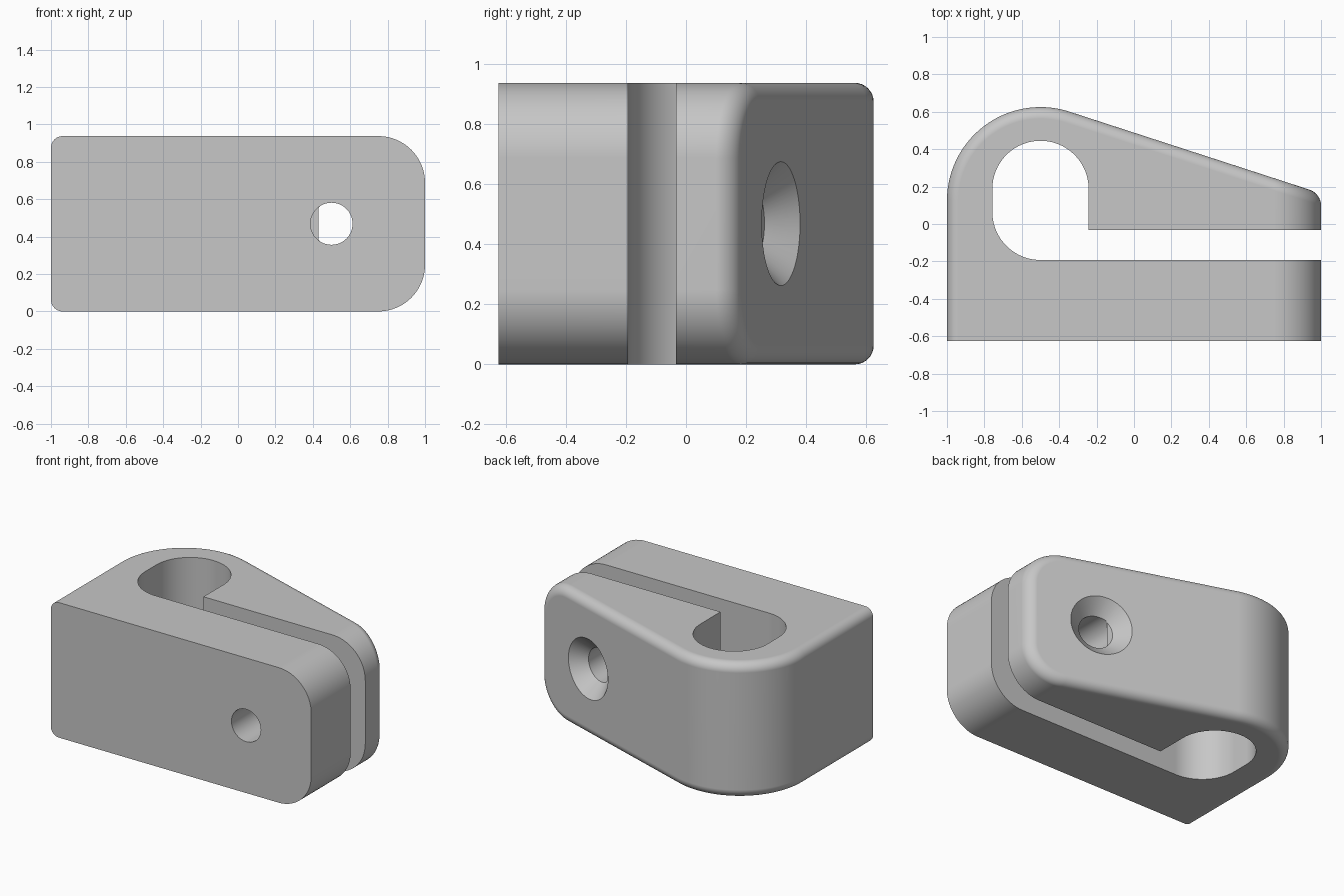
import bpy, bmesh
from math import sin, cos, tan, radians
from mathutils import Vector

if "Cube" in bpy.data.objects:
    bpy.data.objects.remove(bpy.data.objects["Cube"])

HEIGHT, HALF_DEPTH = 0.9375, 0.625
SLOPE = radians(18)          # lean of the back face
FILLET, HOLE = 0.0625, 0.1125
MID = HEIGHT / 2


def arc(cx, cy, r, start, end, n=24):
    angles = [radians(start + (end - start) * i / n) for i in range(n + 1)]
    return [(cx + r * cos(a), cy + r * sin(a)) for a in angles]


def prism(name, outline, to_3d, low, high):
    """Extrude a closed 2D outline between two heights."""
    bm = bmesh.new()
    face = bm.faces.new([bm.verts.new(to_3d(u, v, low)) for u, v in outline])
    moved = bmesh.ops.extrude_face_region(bm, geom=[face])["geom"]
    shift = Vector(to_3d(0, 0, high)) - Vector(to_3d(0, 0, low))
    bmesh.ops.translate(bm, vec=shift, verts=[g for g in moved if isinstance(g, bmesh.types.BMVert)])
    bmesh.ops.recalc_face_normals(bm, faces=bm.faces)
    return add_object(name, bm)


def add_object(name, bm):
    mesh = bpy.data.meshes.new(name)
    bm.to_mesh(mesh)
    bm.free()
    obj = bpy.data.objects.new(name, mesh)
    bpy.context.collection.objects.link(obj)
    return obj


def cone(name, r1, r2, centre, axis, length):
    bm = bmesh.new()
    bmesh.ops.create_cone(bm, cap_ends=True, segments=64, radius1=r1, radius2=r2, depth=length)
    turn = Vector((0, 0, 1)).rotation_difference(axis).to_matrix()
    bmesh.ops.rotate(bm, matrix=turn, verts=bm.verts)
    bmesh.ops.translate(bm, vec=centre, verts=bm.verts)
    return add_object(name, bm)


def combine(target, cutter, operation):
    mod = target.modifiers.new("cut", 'BOOLEAN')
    mod.operation, mod.solver, mod.object = operation, 'EXACT', cutter
    bpy.context.view_layer.objects.active = target
    bpy.ops.object.modifier_apply(modifier=mod.name)
    bpy.data.objects.remove(cutter)


def plan(u, v, w):
    return (u, v, w)


def elevation(u, v, w):
    return (u, w, v)


# Clamp body: plan outline with a round nose and sloping back
nose = arc(-0.5, 0.125, 0.5, 180, 72, 40)
tx, ty = nose[-1]
reach = 1.3
outline = [(-1, -HALF_DEPTH)] + nose
outline += [(reach, ty - (reach - tx) * tan(SLOPE)), (reach, -HALF_DEPTH)]
body = prism("clamp_body", outline, plan, -0.3, HEIGHT + 0.3)

# Side outline with two large rounded corners at the open end
side = [(-1.5, 0)] + arc(0.75, 0.25, 0.25, -90, 0, 16)
side += arc(0.75, HEIGHT - 0.25, 0.25, 0, 90, 16) + [(-1.5, HEIGHT)]
combine(body, prism("side_cutter", side, elevation, -1, 1), 'INTERSECT')

# Fillet every sharp edge that does not touch the flat front face
bm = bmesh.new()
bm.from_mesh(body.data)
bmesh.ops.remove_doubles(bm, verts=bm.verts, dist=0.0001)


def wants_fillet(edge):
    on_front = all(v.co.y < -HALF_DEPTH + 0.001 for v in edge.verts)
    on_end = all(v.co.x > 0.7 and v.co.y < -0.5 for v in edge.verts)
    return not on_front and not on_end and edge.calc_face_angle(0) > radians(35)


bmesh.ops.bevel(bm, geom=[e for e in bm.edges if wants_fillet(e)], offset=FILLET,
                offset_type='OFFSET', segments=8, profile=0.5, affect='EDGES',
                clamp_overlap=False)
bm.to_mesh(body.data)
bm.free()

# Bore and clamping slit
R = 0.2575
pocket = arc(-0.5, 0.1875, R, 0, 180, 40) + arc(-0.5, 0.065, R, 180, 270, 20)
pocket += [(1.4, 0.065 - R), (1.4, -0.0325), (R - 0.5, -0.0325)]
combine(body, prism("bore_cutter", pocket, plan, -0.5, 1.5), 'DIFFERENCE')

# Screw hole, with a countersink square to the sloping back
combine(body, cone("hole_cutter", HOLE, HOLE, (0.5, -0.25, MID), Vector((0, 1, 0)), 1), 'DIFFERENCE')
normal = Vector((sin(SLOPE), cos(SLOPE), 0))
sx = 0.53
surface = Vector((sx, ty - (sx - tx) * tan(SLOPE), MID))
sink, rise = 0.094, 0.06
combine(body, cone("sink_cutter", HOLE, HOLE + sink + rise, surface + normal * (rise - sink) / 2,
                   normal, sink + rise), 'DIFFERENCE')

# Colour and shading
grey = bpy.data.materials.new("plain_grey")
grey.use_nodes = True
colour = (0.57, 0.57, 0.57, 1)
grey.diffuse_color = colour
grey.node_tree.nodes["Principled BSDF"].inputs["Base Color"].default_value = colour
body.data.materials.clear()
body.data.materials.append(grey)
for poly in body.data.polygons:
    poly.material_index = 0

bpy.ops.object.select_all(action='DESELECT')
body.select_set(True)
bpy.context.view_layer.objects.active = body
bpy.ops.object.shade_smooth_by_angle(angle=radians(30))
weighted = body.modifiers.new("even_shading", 'WEIGHTED_NORMAL')
weighted.keep_sharp = True
